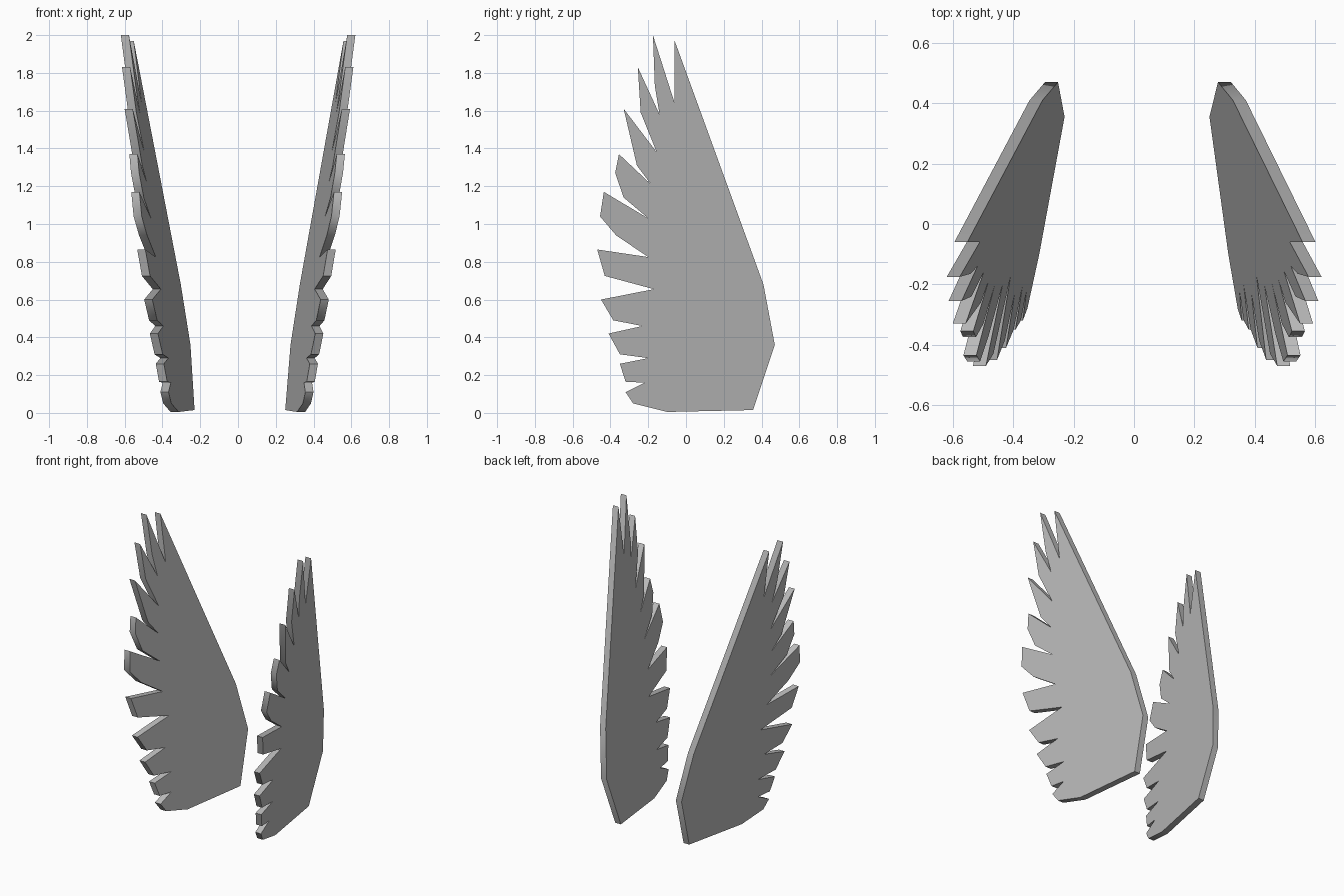
import bpy
import bmesh
import math

default = bpy.data.objects.get("Cube")
if default:
    bpy.data.objects.remove(default, do_unlink=True)

# Single flat grey material
grey = bpy.data.materials.new("feather grey")
grey.use_nodes = True
colour = (0.5, 0.5, 0.5, 1.0)
grey.diffuse_color = colour
grey.node_tree.nodes["Principled BSDF"].inputs["Base Color"].default_value = colour

THICKNESS = 0.043

# Wing outline in (y, z): smooth leading edge, from the tip down to the root
leading_edge = [(-.06, 1.97), (.41, .68), (.47, .36), (.355, .015), (-.1, .005)]

# Each feather, from the root upward: its rim points, then the notch above it
feathers = [
    [(-.28, .05), (-.32, .11), (-.22, .16)],
    [(-.32, .165), (-.35, .26), (-.2, .29)],
    [(-.35, .31), (-.41, .42), (-.23, .46)],
    [(-.385, .49), (-.45, .6), (-.17, .655)],
    [(-.43, .725), (-.47, .865), (-.2, .825)],
    [(-.37, .94), (-.455, 1.04), (-.435, 1.17), (-.2, 1.03)],
    [(-.33, 1.14), (-.375, 1.27), (-.355, 1.37), (-.185, 1.21)],
    [(-.26, 1.31), (-.33, 1.61), (-.155, 1.38)],
    [(-.24, 1.59), (-.255, 1.83), (-.14, 1.58)],
    [(-.165, 1.73), (-.175, 2), (-.06, 1.64)],
]
outline = leading_edge + [point for feather in feathers for point in feather]


def build_wing(name, side, root_x, sweep, lean):
    """Flat feathered slab on a tilted plane, thickened outward."""
    root_y, root_z = leading_edge[3]
    bm = bmesh.new()
    verts = []
    for y, z in outline:
        x = root_x + sweep * (root_y - y) + lean * (z - root_z)
        verts.append(bm.verts.new((side * x, y, z)))
    inner = bm.faces.new(verts)

    # Thicken the inner face away from the middle
    result = bmesh.ops.extrude_face_region(bm, geom=[inner], use_keep_orig=True)
    moved = [g for g in result["geom"] if isinstance(g, bmesh.types.BMVert)]
    bmesh.ops.translate(bm, verts=moved, vec=(side * THICKNESS, 0, 0))
    bmesh.ops.recalc_face_normals(bm, faces=bm.faces)

    mesh = bpy.data.meshes.new(name)
    bm.to_mesh(mesh)
    bm.free()
    mesh.materials.append(grey)
    wing = bpy.data.objects.new(name, mesh)
    bpy.context.collection.objects.link(wing)

    # Soften the rounded feather rims but keep the slab edges crisp
    bpy.ops.object.select_all(action="DESELECT")
    wing.select_set(True)
    bpy.context.view_layer.objects.active = wing
    bpy.ops.object.shade_smooth_by_angle(angle=math.radians(50))


# The right wing is swept slightly more than the left one
build_wing("left_wing", 1, .25, .14, .128)
build_wing("right_wing", -1, .23, .187, .125)
